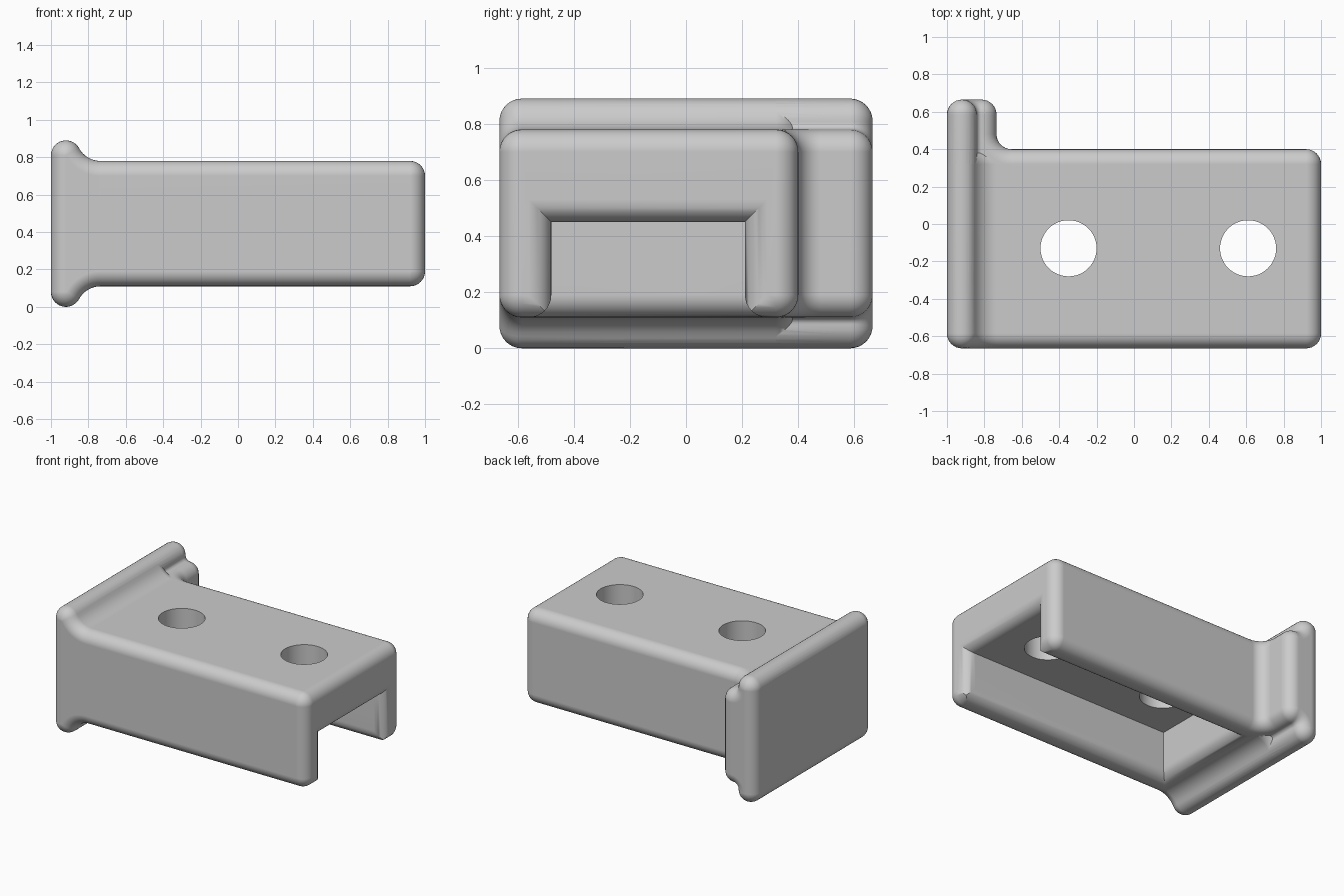
import bpy, bmesh, math

if "Cube" in bpy.data.objects:
    bpy.data.objects.remove(bpy.data.objects["Cube"])

R = 0.08      # edge rounding radius
N = 8         # segments per quarter round
MID = 0.89    # mirror sum for heights (z -> MID - z)

grey = bpy.data.materials.new("plain_grey")
grey.diffuse_color = (0.6, 0.6, 0.6, 1)
grey.use_nodes = True
grey.node_tree.nodes["Principled BSDF"].inputs["Base Color"].default_value = grey.diffuse_color


def loft(name, rings):
    """Skin a stack of equal-length rings and cap both ends."""
    bm = bmesh.new()
    rows = [[bm.verts.new(p) for p in ring] for ring in rings]
    count = len(rows[0])
    for a, b in zip(rows, rows[1:]):
        for i in range(count):
            j = (i + 1) % count
            bm.faces.new((a[i], a[j], b[j], b[i]))
    bm.faces.new(rows[0])
    bm.faces.new(rows[-1][::-1])
    bmesh.ops.remove_doubles(bm, verts=bm.verts, dist=1e-5)
    bmesh.ops.recalc_face_normals(bm, faces=bm.faces)
    mesh = bpy.data.meshes.new(name)
    bm.to_mesh(mesh)
    bm.free()
    mesh.materials.append(grey)
    obj = bpy.data.objects.new(name, mesh)
    bpy.context.collection.objects.link(obj)
    return obj


def arc(cx, cy, rad, a0, a1, n=N):
    return [(cx + rad * math.cos(a0 + (a1 - a0) * i / n),
             cy + rad * math.sin(a0 + (a1 - a0) * i / n)) for i in range(n + 1)]


def rounded_stack(lo, hi):
    """(position, inset) pairs that round both ends of a loft."""
    steps = [math.pi / 2 * i / N for i in range(N + 1)]
    low = [(lo + R * (1 - math.sin(a)), R * (1 - math.cos(a))) for a in reversed(steps)]
    return low + [(lo + hi - p, d) for p, d in reversed(low)]


def flange_profile(x_end, x_flat, d):
    """Side outline: square-ended bar with a round lip blended in, inset by d."""
    dx = x_flat + 0.92
    blend = (dx * dx + 0.03 ** 2 - (R * R)) / 0.22
    tangent = math.atan2(blend - 0.03, dx)
    top = arc(x_end - R, 0.70, R - d, 0, math.pi / 2)
    top += arc(x_flat, 0.78 + blend, blend + d, -math.pi / 2, tangent - math.pi)
    top += arc(-0.92, 0.81, R - d, tangent, math.pi, 14)
    return top + [(x, MID - z) for x, z in reversed(top)]


def flange_solid(name, x_end, x_flat, y0, y1):
    return loft(name, [[(x, y, z) for x, z in flange_profile(x_end, x_flat, d)]
                       for y, d in rounded_stack(y0, y1)])


def combine(target, tool, operation):
    mod = target.modifiers.new(operation.lower(), 'BOOLEAN')
    mod.operation = operation
    mod.solver = 'EXACT'
    mod.object = tool
    bpy.context.view_layer.objects.active = target
    bpy.ops.object.modifier_apply(modifier=mod.name)
    bpy.data.objects.remove(tool)


# Main body with lip, and the end plate that reaches further back
body = flange_solid("channel_bracket", 1.0, -0.735, -0.665, 0.40)
plate = flange_solid("end_plate", -0.735, -0.815, -0.30, 0.665)

# Inside-corner blend between body and end plate
web = loft("corner_blend", [
    [(x, y, z) for x, y in [(-0.88, 0.2), (-0.655, 0.2)]
     + arc(-0.655, 0.48, R + d, -math.pi / 2, -math.pi) + [(-0.88, 0.48)]]
    for z, d in rounded_stack(0.11, 0.78)])
combine(body, plate, 'UNION')
combine(body, web, 'UNION')


# Channel cutters, flared to round the open rims
def flare(t):
    return R - math.sqrt(max(0, R * R - (R - t) ** 2))


Y0, Y1, X0, ZT = -0.48, 0.21, -0.65, 0.45
steps = [R * (1 - math.cos(math.pi / 2 * i / N)) for i in range(N + 1)]

along = [(X0, 0)] + [(1 - t, flare(t)) for t in reversed(steps)] + [(1.1, R)]
slot = loft("slot_cutter", [
    [(x, Y0 - e, -0.1), (x, Y1 + e, -0.1), (x, Y1 + e, ZT + e), (x, Y0 - e, ZT + e)]
    for x, e in along])
upward = [(-0.1, R)] + [(0.11 + t, flare(t)) for t in steps] + [(0.3, 0)]
rim = loft("rim_cutter", [
    [(X0 - e, Y0 - e, z), (1.2, Y0 - e, z), (1.2, Y1 + e, z), (X0 - e, Y1 + e, z)]
    for z, e in upward])
combine(body, slot, 'DIFFERENCE')
combine(body, rim, 'DIFFERENCE')

# Two mounting holes through the top
for hx in (-0.35, 0.61):
    hole = loft("hole_cutter", [[(x, y, z) for x, y in arc(hx, -0.13, 0.15, 0, math.tau, 48)[:-1]]
                                for z in (0.3, 1.0)])
    combine(body, hole, 'DIFFERENCE')

# Smooth rounded edges, crisp corners
bpy.ops.object.select_all(action='DESELECT')
body.select_set(True)
bpy.context.view_layer.objects.active = body
bpy.ops.object.shade_smooth_by_angle(angle=math.radians(30))
normals = body.modifiers.new("even_shading", 'WEIGHTED_NORMAL')
normals.keep_sharp = True
